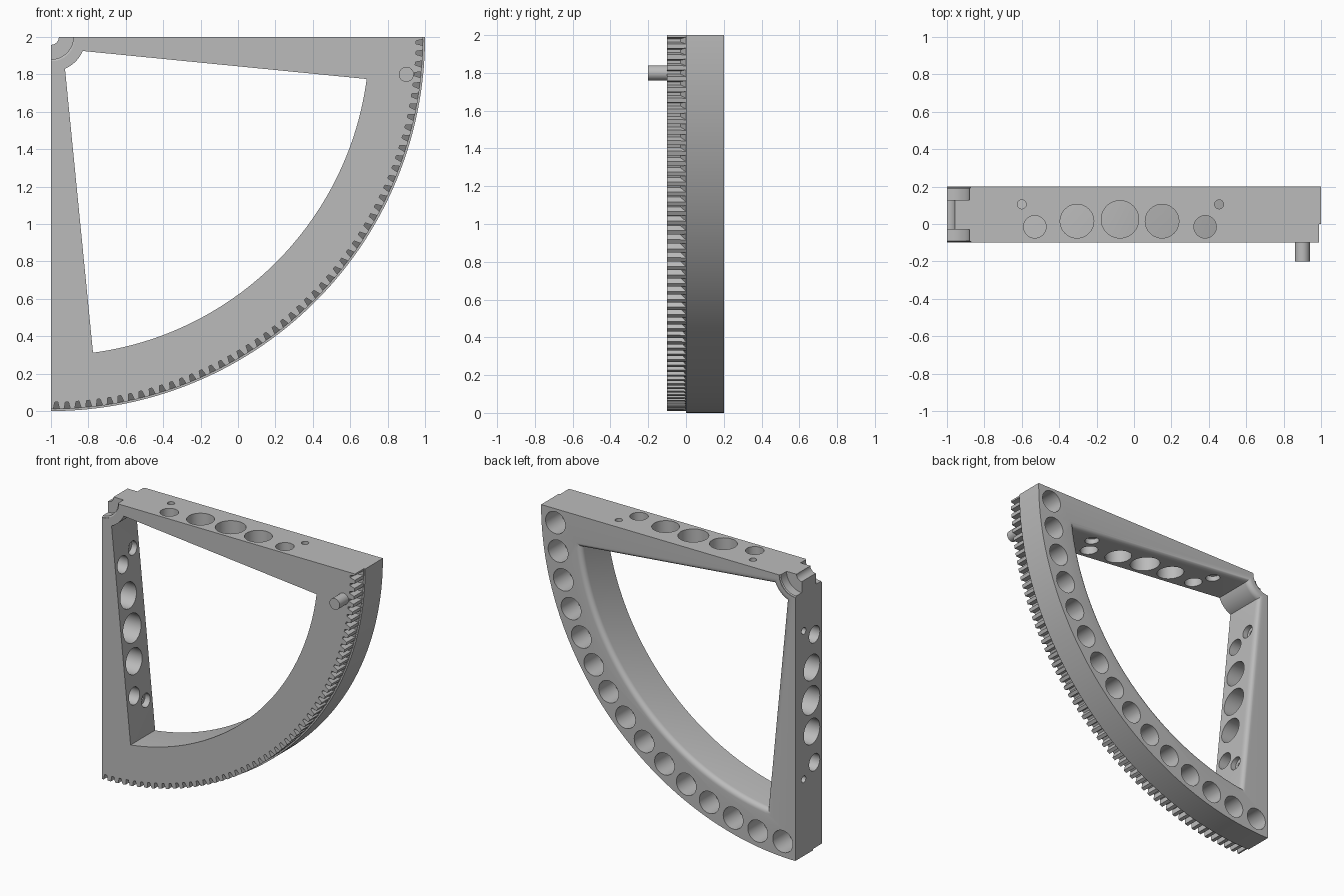
import bpy, bmesh
from math import sin, cos, pi, atan, asin, sqrt, radians

cube = bpy.data.objects.get("Cube")
if cube:
    bpy.data.objects.remove(cube)

grey = bpy.data.materials.new("plain grey")
grey.use_nodes = True
grey.diffuse_color = (0.5, 0.5, 0.5, 1)
grey.node_tree.nodes["Principled BSDF"].inputs["Base Color"].default_value = (0.5, 0.5, 0.5, 1)

# All parts are placed by u (across) and d (down) from the pivot corner
def place(u, y, d):
    return (u - 1, y, 2 - d)

def arc(r, start, end, steps):
    angles = [start + (end - start) * i / steps for i in range(steps + 1)]
    return [(r * cos(a), r * sin(a)) for a in angles]

def loft(bm, sections):
    """Skin equal-length rings of points and cap both ends."""
    rings = [[bm.verts.new(p) for p in s] for s in sections]
    n = len(rings[0])
    for a, b in zip(rings, rings[1:]):
        for i in range(n):
            j = (i + 1) % n
            bm.faces.new((a[i], a[j], b[j], b[i]))
    bm.faces.new(rings[0][::-1])
    bm.faces.new(rings[-1])

def turned(bm, u, d, steps, n=40):
    """Stepped round shape along y; steps are (y, radius)."""
    ring = arc(1, 0, 2 * pi * (n - 1) / n, n - 1)
    loft(bm, [[place(u + r * a, y, d + r * b) for a, b in ring] for y, r in steps])

def bored(bm, u, y, steps, swap, n=40):
    """Stepped round shape into an arm; steps are (depth, radius)."""
    ring = arc(1, 0, 2 * pi * (n - 1) / n, n - 1)
    sections = []
    for depth, r in steps:
        pts = [(u + r * a, y + r * b) for a, b in ring]
        sections.append([place(depth, v, p) if swap else place(p, v, depth) for p, v in pts])
    loft(bm, sections)

def finish(bm, name):
    bmesh.ops.recalc_face_normals(bm, faces=bm.faces)
    mesh = bpy.data.meshes.new(name)
    bm.to_mesh(mesh)
    bm.free()
    obj = bpy.data.objects.new(name, mesh)
    bpy.context.collection.objects.link(obj)
    mesh.materials.append(grey)
    return obj

def select(obj):
    bpy.ops.object.select_all(action='DESELECT')
    obj.select_set(True)
    bpy.context.view_layer.objects.active = obj

def cut(target, bm, name):
    cutter = finish(bm, name)
    cutter.hide_render = True
    mod = target.modifiers.new(name, 'BOOLEAN')
    mod.operation = 'DIFFERENCE'
    mod.solver = 'EXACT'
    mod.object = cutter
    select(target)
    bpy.ops.object.modifier_apply(modifier=mod.name)
    bpy.data.objects.remove(cutter)

# Quarter disc with a slightly smaller toothed front layer
bm = bmesh.new()
body = []
for y, r in ((-0.1, 1.99), (0, 1.99), (0, 2), (0.2, 2)):
    body.append([place(u, y, d) for u, d in [(0, 0)] + arc(r, 0, pi / 2, 108)])
loft(bm, body)
sector = finish(bm, "gear_sector")

# Window opening, rounded over at the back
SLOPE, START = 0.0987, 0.0582

def window(s):
    def edge_angle(r):
        return atan(SLOPE) + asin((START - 1.005 * s) / (r * sqrt(1 + SLOPE ** 2)))
    outer, inner = 1.703 + s, 0.186 - s
    a, b = edge_angle(outer), edge_angle(inner)
    return arc(outer, a, pi / 2 - a, 64) + arc(inner, pi / 2 - b, b, 12)

ROUND = 0.035
profile = [(-0.12, 0)]
for i in range(7):
    t = i / 6 * pi / 2
    profile.append((0.2 - ROUND + ROUND * sin(t), ROUND * (1 - cos(t))))
profile.append((0.22, ROUND))
bm = bmesh.new()
loft(bm, [[place(u, y, d) for u, d in window(s)] for y, s in profile])
cut(sector, bm, "window_cutter")

# Tooth gaps with a sloped run-out against the rim
TEETH = 54
bm = bmesh.new()
for i in range(TEETH):
    a = (i + 0.5) / TEETH * pi / 2
    sections = []
    for y, root, half in ((-0.12, 1.953, 0.008), (-0.03, 1.953, 0.008), (-0.001, 1.988, 0.018)):
        quad = [(root, -half), (2.02, -0.024), (2.02, 0.024), (root, half)]
        sections.append([place(r * cos(a) - t * sin(a), y, r * sin(a) + t * cos(a)) for r, t in quad])
    loft(bm, sections)
cut(sector, bm, "tooth_gap_cutter")

# Pivot bore with a recess on each side
bm = bmesh.new()
turned(bm, 0, 0, [(-0.12, 0.13), (-0.095, 0.13), (-0.09, 0.12), (-0.03, 0.12), (-0.03, 0.042),
                  (0.127, 0.042), (0.127, 0.12), (0.19, 0.12), (0.195, 0.127), (0.22, 0.127)], 64)
cut(sector, bm, "pivot_cutter")

# Blind holes around the back of the rim
bm = bmesh.new()
for i in range(15):
    a = radians(3 + 6 * i)
    turned(bm, 1.89 * cos(a), 1.89 * sin(a), [(0.03, 0.078), (0.22, 0.078)])
cut(sector, bm, "rim_hole_cutter")

# Through holes and screw holes with nut pockets, the same in both arms
bm = bmesh.new()
for swap in (False, True):
    for u, y, r in ((0.47, -0.015, 0.06), (0.695, 0.015, 0.09), (0.925, 0.025, 0.1),
                    (1.15, 0.015, 0.09), (1.38, -0.015, 0.06)):
        bored(bm, u, y, [(-0.05, r), (0.28, r)], swap)
    for u in (0.4, 1.455):
        seat = START + SLOPE * u - 0.04
        bored(bm, u, 0.105, [(-0.05, 0.024), (seat, 0.024), (seat, 0.048), (0.28, 0.048)], swap, 24)
cut(sector, bm, "arm_hole_cutter")

# Handle pin on the front
bm = bmesh.new()
turned(bm, 1.9, 0.2, [(-0.2, 0.04), (-0.095, 0.04)])
pin = finish(bm, "front_pin")

for obj in (sector, pin):
    select(obj)
    bpy.ops.object.shade_smooth_by_angle(angle=radians(30))
